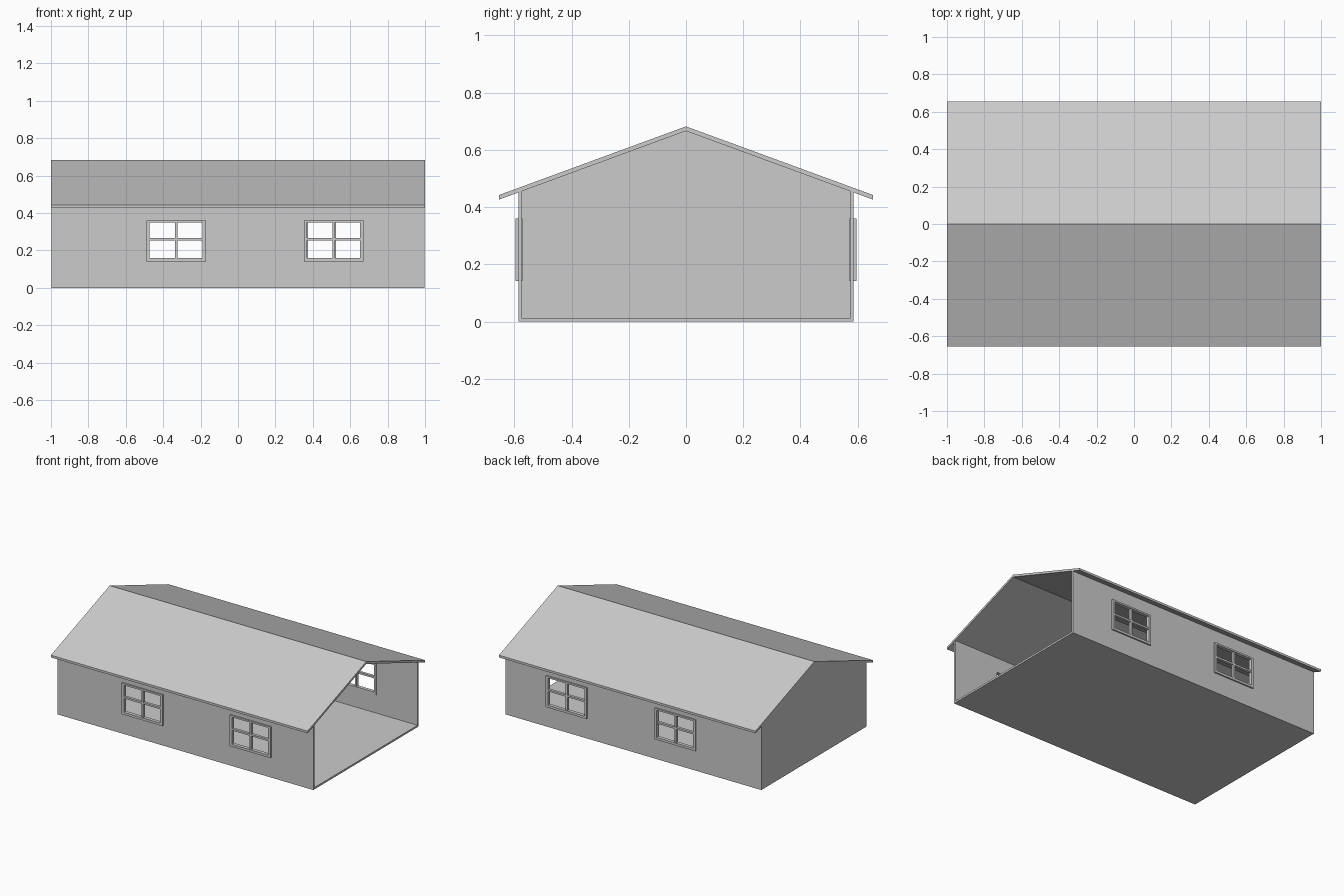
import bpy, bmesh

if "Cube" in bpy.data.objects:
    bpy.data.objects.remove(bpy.data.objects["Cube"])

SLOPE = 0.367          # roof rise per unit of y
RIDGE = 0.682
T = 0.016              # roof thickness, measured vertically
W_OUT, W_IN = 0.586, 0.574
FLOOR = 0.013


def under(y):
    return RIDGE - T - SLOPE * abs(y)


def prism(bm, pts, x0, x1):
    """Extrude a (y, z) outline along x."""
    a = [bm.verts.new((x0, y, z)) for y, z in pts]
    b = [bm.verts.new((x1, y, z)) for y, z in pts]
    bm.faces.new(a)
    bm.faces.new(b[::-1])
    n = len(pts)
    for i in range(n):
        bm.faces.new((a[i], b[i], b[(i + 1) % n], a[(i + 1) % n]))


def box(bm, x0, x1, y0, y1, z0, z1):
    prism(bm, [(y0, z0), (y1, z0), (y1, z1), (y0, z1)], x0, x1)


def finish(bm, name):
    bmesh.ops.recalc_face_normals(bm, faces=bm.faces)
    me = bpy.data.meshes.new(name)
    bm.to_mesh(me)
    bm.free()
    ob = bpy.data.objects.new(name, me)
    bpy.context.collection.objects.link(ob)
    return ob


# Floor slab
bm = bmesh.new()
box(bm, -0.997, 0.997, -W_OUT, W_OUT, 0, FLOOR)
finish(bm, "floor")

# Gable roof
bm = bmesh.new()
E = 0.654
prism(bm, [(-E, under(E)), (0, under(0)), (E, under(E)),
           (E, under(E) + T), (0, RIDGE), (-E, under(E) + T)], -1, 1)
finish(bm, "roof")

# Closed end wall, open at the other end
bm = bmesh.new()
prism(bm, [(-W_OUT, FLOOR), (W_OUT, FLOOR), (W_OUT, under(W_OUT)),
           (0, under(0)), (-W_OUT, under(W_OUT))], -0.997, -0.988)
finish(bm, "end_wall")

# Narrow boards lining the inside of the end wall
bm = bmesh.new()
N, GAP = 56, 0.0015
step = 2 * W_IN / N
for i in range(N):
    y0 = -W_IN + i * step + GAP / 2
    y1 = y0 + step - GAP
    prism(bm, [(y0, FLOOR), (y1, FLOOR), (y1, under(y1)), (y0, under(y0))],
          -0.988, -0.986)
finish(bm, "end_wall_boards")

# Opening size of each window
Z0, Z1 = 0.158, 0.349
HALF = 0.142
F = 0.017              # casing width
M = 0.0065             # half width of glazing bars

for side, label, centres in ((-1, "front", (-0.331, 0.511)),
                             (1, "back", (-0.331, 0.517))):
    # Long side wall
    bm = bmesh.new()
    prism(bm, [(side * W_OUT, FLOOR), (side * W_IN, FLOOR),
               (side * W_IN, under(W_IN)), (side * W_OUT, under(W_OUT))],
          -0.988, 0.997)
    wall = finish(bm, label + "_wall")

    # Window openings
    bm = bmesh.new()
    for c in centres:
        box(bm, c - HALF, c + HALF, side * 0.5, side * 0.7, Z0, Z1)
    cutter = finish(bm, label + "_window_cutter")
    cutter.hide_render = True
    cutter.hide_set(True)
    mod = wall.modifiers.new("openings", 'BOOLEAN')
    mod.operation = 'DIFFERENCE'
    mod.solver = 'EXACT'
    mod.object = cutter
    bpy.context.view_layer.objects.active = wall
    bpy.ops.object.modifier_apply(modifier=mod.name)
    bpy.data.objects.remove(cutter)

    # Casings and glazing bars
    for k, c in enumerate(centres):
        bm = bmesh.new()
        x0, x1 = c - HALF, c + HALF
        ya, yb = side * 0.571, side * 0.596
        box(bm, x0 - F, x0, ya, yb, Z0 - F, Z1 + F * 0.7)
        box(bm, x1, x1 + F, ya, yb, Z0 - F, Z1 + F * 0.7)
        box(bm, x0, x1, ya, yb, Z0 - F, Z0)
        box(bm, x0, x1, ya, yb, Z1, Z1 + F * 0.7)
        ya, yb = side * 0.573, side * 0.592
        zm = 0.260
        box(bm, c - M, c + M, ya, yb, Z0, Z1)
        box(bm, x0, c - M, ya, yb, zm - M, zm + M)
        box(bm, c + M, x1, ya, yb, zm - M, zm + M)
        finish(bm, f"{label}_window_frame_{k + 1}")
